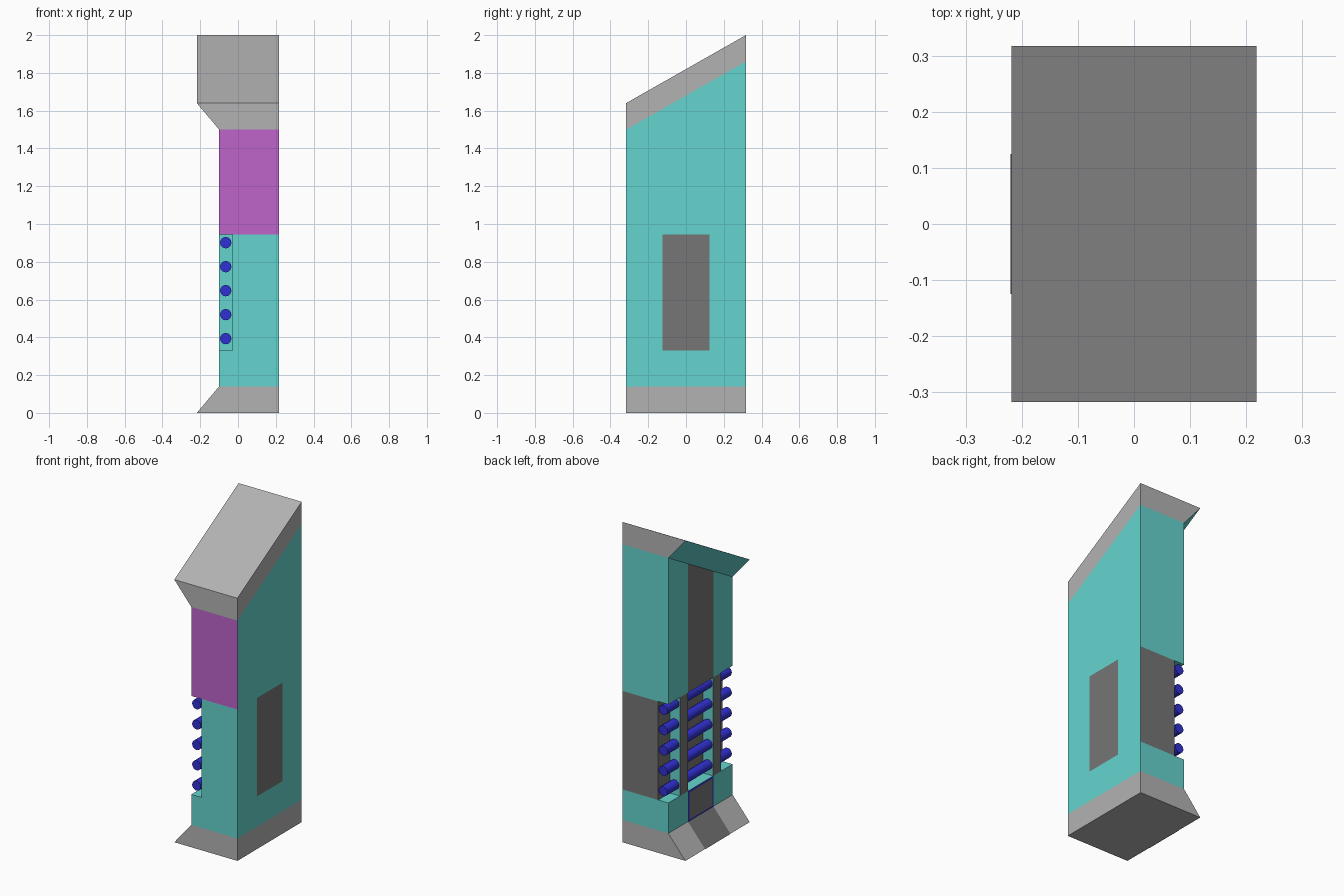
import bpy, math
from mathutils import Vector

if "Cube" in bpy.data.objects:
    bpy.data.objects.remove(bpy.data.objects["Cube"])

XL, XB, XN, XR, Y = -0.218, -0.10, -0.03, 0.218, 0.317
Z_BASE, Z_SILL, Z_HEAD = 0.14, 0.33, 0.945
STRIP = 0.125                      # half width of the central strip


def material(name, rgb):
    m = bpy.data.materials.new(name)
    m.diffuse_color = (*rgb, 1)
    m.use_nodes = True
    m.node_tree.nodes["Principled BSDF"].inputs["Base Color"].default_value = m.diffuse_color
    return m


TEAL = material("teal", (0.13, 0.66, 0.62))
PURPLE = material("purple", (0.52, 0.13, 0.60))
DARK = material("dark_grey", (0.18, 0.18, 0.18))
BLUE = material("blue", (0.03, 0.03, 0.66))
GREY = material("grey", (0.45, 0.45, 0.45))


def slope(z, y):
    """Height on a line rising from z at the front, parallel to the sloped top."""
    return z + 0.36 * (y + Y) / (2 * Y)


def mesh_object(name, verts, faces, mats):
    me = bpy.data.meshes.new(name)
    me.from_pydata(verts, [], faces)
    used = list(dict.fromkeys(mats))
    for m in used:
        me.materials.append(m)
    for p, m in zip(me.polygons, mats):
        p.material_index = used.index(m)
    ob = bpy.data.objects.new(name, me)
    bpy.context.collection.objects.link(ob)
    return ob


def section(name, xb, xt, zb, zt, sides, bottom=None, top=None):
    """Body slice: left edge xb/xt, (front, back) heights zb/zt.
    sides = front, right, back, left; bottom/top = (material, right edge)."""
    verts = []
    for x0, z in ((xb, zb), (xt, zt)):
        verts += [(x0, -Y, z[0]), (XR, -Y, z[0]), (XR, Y, z[1]), (x0, Y, z[1])]
    faces = [(0, 1, 5, 4), (1, 2, 6, 5), (2, 3, 7, 6), (3, 0, 4, 7)]
    mats = list(sides)
    for cap, x0, z, up in ((bottom, xb, zb, False), (top, xt, zt, True)):
        if cap:
            n = len(verts)
            verts += [(x0, -Y, z[0]), (cap[1], -Y, z[0]), (cap[1], Y, z[1]), (x0, Y, z[1])]
            faces.append((n, n + 1, n + 2, n + 3) if up else (n + 3, n + 2, n + 1, n))
            mats.append(cap[0])
    return mesh_object(name, verts, faces, mats)


def panel(name, corners, mat, side, lift=0.002):
    """Thin inlay lying just proud of the left (-1) or right (+1) side."""
    pts = [Vector(c) + Vector((side * lift, 0, 0)) for c in corners]
    if (pts[1] - pts[0]).cross(pts[2] - pts[1]).x * side < 0:
        pts.reverse()
    return mesh_object(name, pts, [(0, 1, 2, 3)], [mat])


def rect(x, hy, z0, z1):
    return [(x, -hy, z0), (x, hy, z0), (x, hy, z1), (x, -hy, z1)]


# Main body, bottom to top
eave = (1.50, slope(1.50, Y))
crown = (1.64, slope(1.64, Y))
section("base_trim", XL, XB, (0, 0), (Z_BASE,) * 2, [GREY] * 4, bottom=(GREY, XR))
section("lower_body", XB, XB, (Z_BASE,) * 2, (Z_SILL,) * 2, [TEAL] * 4, top=(TEAL, XN))
section("recessed_body", XN, XN, (Z_SILL,) * 2, (Z_HEAD,) * 2, [TEAL, TEAL, DARK, DARK])
section("upper_body", XB, XB, (Z_HEAD,) * 2, eave, [PURPLE, TEAL, TEAL, TEAL], bottom=(TEAL, XN))
section("top_trim", XB, XL, eave, crown, [GREY, GREY, GREY, TEAL], top=(GREY, XR))

# Inlaid panels
panel("side_window", rect(XR, STRIP, Z_SILL, Z_HEAD), DARK, 1)
panel("upper_strip", [(XB, -STRIP, Z_HEAD), (XB, STRIP, Z_HEAD),
                      (XB, STRIP, slope(1.5, STRIP)), (XB, -STRIP, slope(1.5, -STRIP))], DARK, -1)
panel("sill_border", rect(XB, STRIP, Z_BASE, Z_SILL), BLUE, -1)
panel("sill_strip", rect(XB, STRIP - 0.012, Z_BASE + 0.01, Z_SILL - 0.01), DARK, -1, 0.004)
panel("base_strip", [(XL, -STRIP, 0), (XL, STRIP, 0),
                     (XB, STRIP, Z_BASE), (XB, -STRIP, Z_BASE)], DARK, -1)

# Posts in the recess: teal sides, dark outer face
for label, s in (("front", -1), ("back", 1)):
    y0, y1 = sorted((s * STRIP, s * 0.203))
    verts = [(x, y, z) for z in (Z_SILL, Z_HEAD)
             for x, y in ((XB, y0), (XN, y0), (XN, y1), (XB, y1))]
    mesh_object(label + "_post", verts, [(0, 1, 5, 4), (2, 3, 7, 6), (3, 0, 4, 7)],
                [TEAL, TEAL, DARK])

# Horizontal rods running through the posts
for i in range(5):
    bpy.ops.mesh.primitive_cylinder_add(vertices=16, radius=0.03, depth=2 * Y,
                                        location=(-0.065, 0, 0.393 + 0.127 * i),
                                        rotation=(math.pi / 2, 0, 0))
    rod = bpy.context.object
    rod.name = f"rod_{i + 1}"
    rod.data.materials.append(BLUE)
    bpy.ops.object.shade_smooth_by_angle(angle=math.radians(30))
